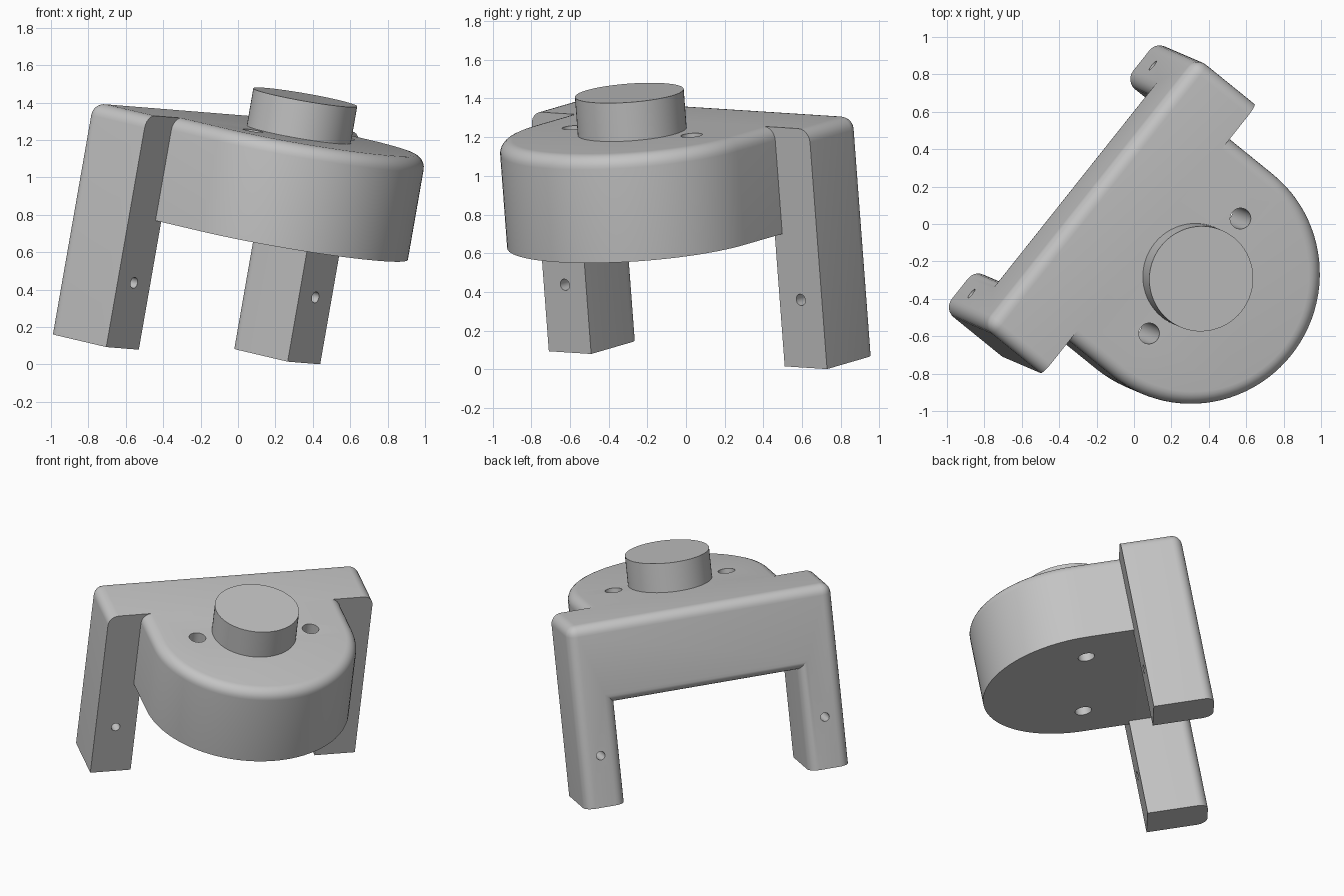
import bpy, bmesh
from math import cos, sin, pi, radians
from mathutils import Matrix, Vector

cube = bpy.data.objects.get("Cube")
if cube:
    bpy.data.objects.remove(cube, do_unlink=True)

# Tilted frame shared by every part: x across the legs, -y towards the round housing
X = Vector((0.6216, 0.7817, -0.05)).normalized()
Z = Vector((0.172, -0.0735, 0.9824))
Z = (Z - X * Z.dot(X)).normalized()
Y = Z.cross(X)
FRAME = Matrix.Translation((-0.1325, 0.01, 0.047)) @ Matrix((X, Y, Z)).transposed().to_4x4()

HALF, LEG, DEPTH = 0.92, 0.28, 0.41
TOP, UNDER = 1.262, 0.70
RADIUS, CENTRE, FILLET = 0.69, -0.315, 0.07

grey = bpy.data.materials.new("plain grey")
grey.use_nodes = True
colour = (0.55, 0.55, 0.55, 1)
grey.diffuse_color = colour
grey.node_tree.nodes["Principled BSDF"].inputs["Base Color"].default_value = colour


def prism(name, outline, sweep, rounded=None):
    """Extrude an outline and round the edges chosen by a rule on their two ends."""
    bm = bmesh.new()
    face = bm.faces.new([bm.verts.new(p) for p in outline])
    moved = bmesh.ops.extrude_face_region(bm, geom=[face])["geom"]
    bmesh.ops.translate(bm, vec=sweep, verts=[g for g in moved if isinstance(g, bmesh.types.BMVert)])
    bmesh.ops.recalc_face_normals(bm, faces=bm.faces)
    if rounded:
        edges = [e for e in bm.edges if rounded(e.verts[0].co, e.verts[1].co)]
        bmesh.ops.bevel(bm, geom=edges, offset=FILLET, segments=6, profile=0.5, affect='EDGES')
    mesh = bpy.data.meshes.new(name)
    bm.to_mesh(mesh)
    bm.free()
    mesh.materials.append(grey)
    obj = bpy.data.objects.new(name, mesh)
    bpy.context.collection.objects.link(obj)
    obj.matrix_world = FRAME
    return obj


def ring(cx, cy, r, z, n=48):
    return [(cx + r * cos(2 * pi * i / n), cy + r * sin(2 * pi * i / n), z) for i in range(n)]


def select(obj):
    bpy.ops.object.select_all(action='DESELECT')
    obj.select_set(True)
    bpy.context.view_layer.objects.active = obj


def drill(obj, cutter):
    cutter.hide_render = True
    mod = obj.modifiers.new("hole", 'BOOLEAN')
    mod.operation, mod.solver, mod.object = 'DIFFERENCE', 'EXACT', cutter
    select(obj)
    bpy.ops.object.modifier_apply(modifier=mod.name)
    bpy.data.objects.remove(cutter, do_unlink=True)


# Bracket: an upright plate with two legs, rounded around the back and on the upper ends
inner = HALF - LEG
arch = [(-HALF, 0), (-inner, 0), (-inner, UNDER), (inner, UNDER),
        (inner, 0), (HALF, 0), (HALF, TOP), (-HALF, TOP)]


def bracket_edges(a, b):
    back = min(a.y, b.y) > DEPTH - 0.01 and max(a.z, b.z) > 0.01
    end = min(a.z, b.z) > TOP - 0.01 and abs(a.x - b.x) < 0.01
    return back or end


bracket = prism("bracket", [(x, 0, z) for x, z in arch], (0, DEPTH, 0), bracket_edges)

# Screw holes through the legs
for side in (-1, 1):
    hole = [(x, -0.1, z) for x, z, _ in ring(side * (HALF - LEG / 2), 0.357, 0.03, 0, 24)]
    drill(bracket, prism("leg_hole_cutter", hole, (0, DEPTH + 0.2, 0)))

# Round housing in front of the plate, with a rounded upper rim
arc = [(-RADIUS * cos(pi * i / 48), CENTRE - RADIUS * sin(pi * i / 48), UNDER) for i in range(49)]
outline = [(-RADIUS, 0, UNDER)] + arc + [(RADIUS, 0, UNDER)]
housing = prism("round_housing", outline, (0, 0, TOP - UNDER),
                lambda a, b: min(a.z, b.z) > TOP - 0.01 and min(a.y, b.y) < -0.01)

# Holes through the housing on either side of the boss
for side in (-1, 1):
    drill(housing, prism("housing_hole_cutter", ring(side * 0.393, CENTRE, 0.056, UNDER - 0.1, 32), (0, 0, 1)))

# Round boss on top
boss = prism("boss", ring(0, CENTRE, 0.282, TOP - 0.02, 64), (0, 0, 0.222))

for part in (bracket, housing, boss):
    select(part)
    bpy.ops.object.shade_smooth_by_angle(angle=radians(30))
